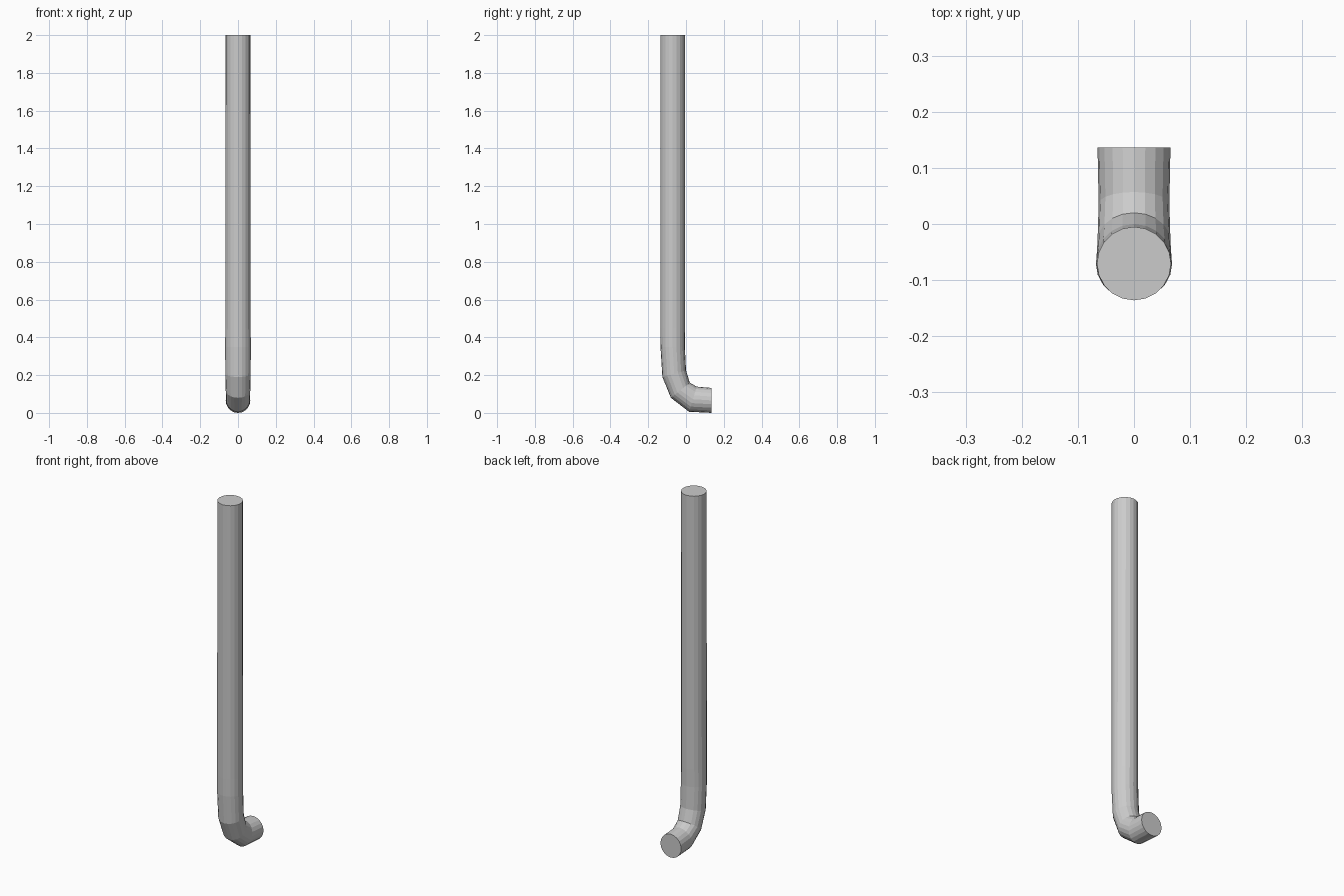
import bpy, bmesh, math
from mathutils import Vector

if "Cube" in bpy.data.objects:
    bpy.data.objects.remove(bpy.data.objects["Cube"])

SIDES = 20
# Pipe stations: outer (y, z), inner (y, z), half width in x
stations = [
    ((-0.136, 2.00), (-0.005, 2.00), 0.066),
    ((-0.136, 0.45), (-0.005, 0.45), 0.067),
    ((-0.135, 0.35), (-0.006, 0.35), 0.068),
    ((-0.125, 0.19), (0.000, 0.225), 0.067),
    ((-0.080, 0.08), (0.020, 0.160), 0.065),
    ((0.016, 0.006), (0.057, 0.139), 0.063),
    ((0.136, 0.00), (0.136, 0.132), 0.065),
]

bm = bmesh.new()
rings = []
for outer, inner, half in stations:
    o, i = Vector((0, *outer)), Vector((0, *inner))
    mid, arm = (o + i) / 2, (i - o) / 2
    ring = []
    for k in range(SIDES):
        a = 2 * math.pi * k / SIDES
        ring.append(bm.verts.new(mid + arm * math.cos(a) + Vector((half * math.sin(a), 0, 0))))
    rings.append(ring)

# Pipe wall
for a, b in zip(rings, rings[1:]):
    for k in range(SIDES):
        n = (k + 1) % SIDES
        bm.faces.new((a[k], a[n], b[n], b[k]))

# End caps
bm.faces.new(rings[0])
bm.faces.new(rings[-1])
bmesh.ops.recalc_face_normals(bm, faces=bm.faces)

mesh = bpy.data.meshes.new("drain_pipe")
bm.to_mesh(mesh)
bm.free()
pipe = bpy.data.objects.new("drain_pipe", mesh)
bpy.context.collection.objects.link(pipe)
